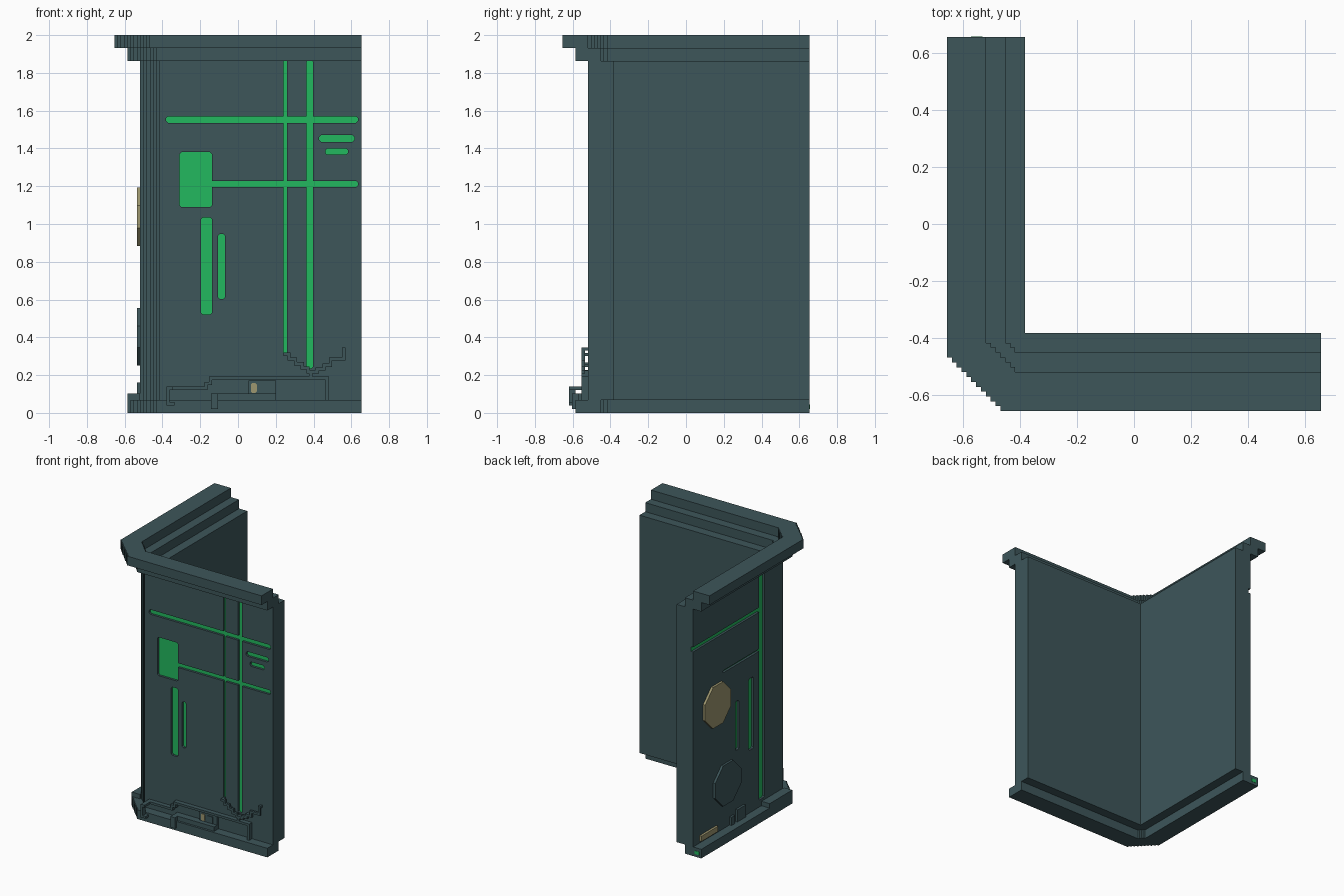
import bpy, bmesh, math

cube = bpy.data.objects.get("Cube")
if cube:
    bpy.data.objects.remove(cube, do_unlink=True)


def material(name, rgb):
    m = bpy.data.materials.new(name)
    m.use_nodes = True
    m.diffuse_color = (*rgb, 1)
    m.node_tree.nodes["Principled BSDF"].inputs["Base Color"].default_value = (*rgb, 1)
    return m


TEAL = material("dark teal metal", (0.047, 0.093, 0.102))
GREEN = material("bright green light", (0.016, 0.479, 0.112))
SAND = material("dull sand plate", (0.34, 0.31, 0.16))

END = 0.655      # free ends of both wings
STEP = 0.017     # smallest step used in the design
WALL = 0.518     # distance of the outer wall face from the centre
CUT = {0.655: 0.187, 0.586: 0.153, 0.518: 0.102, 0.45: 0.034, 0.381: 0}


def prism(name, pts, vec, mats):
    """Extrude a flat outline along vec."""
    bm = bmesh.new()
    face = bm.faces.new([bm.verts.new(p) for p in pts])
    out = bmesh.ops.extrude_face_region(bm, geom=[face])
    verts = [g for g in out["geom"] if isinstance(g, bmesh.types.BMVert)]
    bmesh.ops.translate(bm, verts=verts, vec=vec)
    bmesh.ops.recalc_face_normals(bm, faces=bm.faces)
    me = bpy.data.meshes.new(name)
    bm.to_mesh(me)
    bm.free()
    ob = bpy.data.objects.new(name, me)
    bpy.context.collection.objects.link(ob)
    for m in mats:
        me.materials.append(m)
    return ob


def corner_stairs(d):
    """Stepped chamfer from the left wing round to the front wing."""
    c = CUT[d]
    n = round(c / STEP)
    pts = [(-d, -d + c)]
    for i in range(n):
        x, y = -d + i * STEP, -d + c - i * STEP
        pts += [(x + STEP, y), (x + STEP, y - STEP)]
    return pts


def layer(name, outer, inner, z0, z1, mats=(TEAL,)):
    """One L-shaped course of the wall."""
    pts = [(-outer, END)] + corner_stairs(outer) + [(END, -outer), (END, -inner)]
    pts += corner_stairs(inner)[::-1] + [(-inner, END)]
    return prism(name, [(x, y, z0) for x, y in pts], (0, 0, z1 - z0), mats)


def panel(name, side, u0, u1, z0, z1, d0, d1, mat=TEAL, r=0.0):
    """Block on the front or left side, between distances d0 and d1, corners cut by r."""
    if r:
        uz = [(u0 + r, z0), (u1 - r, z0), (u1, z0 + r), (u1, z1 - r),
              (u1 - r, z1), (u0 + r, z1), (u0, z1 - r), (u0, z0 + r)]
    else:
        uz = [(u0, z0), (u1, z0), (u1, z1), (u0, z1)]
    if side == "front":
        return prism(name, [(u, -d0, z) for u, z in uz], (0, d0 - d1, 0), [mat])
    return prism(name, [(-d0, u, z) for u, z in uz], (d0 - d1, 0, 0), [mat])


# L-shaped courses: base, wall, two-step cornice
layer("base", 0.586, 0.45, 0, 0.0685)
wall = layer("wall", WALL, 0.381, 0.0685, 1.863, (TEAL, GREEN))
layer("lower_cornice", 0.586, 0.45, 1.863, 1.931)
layer("upper_cornice", 0.655, 0.518, 1.931, 2.0)

# Recessed light channels: side, u0, u1, z0, z1
FLOOR = WALL - STEP
channels = [
    ("front", 0.24, 0.26, 0.31, 1.87), ("front", 0.363, 0.397, 0.235, 1.87),
    ("front", -0.38, 0.635, 1.535, 1.57), ("front", -0.16, 0.635, 1.195, 1.228),
    ("front", -0.31, -0.138, 1.09, 1.38), ("front", -0.195, -0.138, 0.52, 1.035),
    ("front", -0.105, -0.07, 0.602, 0.948), ("front", 0.43, 0.617, 1.435, 1.47),
    ("front", 0.462, 0.583, 1.367, 1.4),
    ("left", -0.195, -0.13, 0.12, 1.87), ("left", -0.16, 0.67, 1.54, 1.575),
    ("left", -0.16, 0.30, 1.245, 1.262), ("left", -0.065, -0.008, 0.54, 1.08),
    ("left", 0.11, 0.15, 0.6, 0.97),
]
cutters = []
for side, u0, u1, z0, z1 in channels:
    c = panel("channel_cutter", side, u0, u1, z0, z1, FLOOR, WALL + 0.03,
              r=min(0.01, (u1 - u0) / 3, (z1 - z0) / 3))
    c.hide_render = True
    cutters.append(c)
    mod = wall.modifiers.new("channel", "BOOLEAN")
    mod.operation, mod.solver, mod.object = "DIFFERENCE", "EXACT", c
bpy.context.view_layer.update()
dg = bpy.context.evaluated_depsgraph_get()
cut_mesh = bpy.data.meshes.new_from_object(wall.evaluated_get(dg))
wall.modifiers.clear()
wall.data = cut_mesh
for c in cutters:
    bpy.data.objects.remove(c, do_unlink=True)

# Channel floors glow green, stepped corner stays teal
for p in cut_mesh.polygons:
    x, y, z = p.center
    front = abs(y + FLOOR) < 0.002 and p.normal.y < -0.9 and x > -0.4
    left = abs(x + FLOOR) < 0.002 and p.normal.x < -0.9 and y > -0.4
    p.material_index = 1 if front or left else 0

# Eight-sided plates on the left wing
OUT = WALL + STEP
panel("upper_octagon_plate", "left", 0.225, 0.535, 0.883, 1.193, WALL, OUT, SAND, 0.095)
panel("lower_octagon_plate", "left", 0.105, 0.415, 0.25, 0.555, WALL, OUT, TEAL, 0.095)

# Left base fittings
panel("left_sand_bar", "left", 0.38, 0.58, 0.085, 0.125, WALL, OUT, SAND)
panel("left_large_fitting", "left", 0.05, 0.15, 0.0685, 0.16, WALL, OUT)
panel("left_small_fitting", "left", 0.18, 0.22, 0.0685, 0.13, WALL, OUT)
panel("left_base_kerb", "left", -0.43, -0.16, 0.0685, 0.102, WALL, 0.586)
prism("base_end_light", [(-0.57, END, 0.02), (-0.53, END, 0.02), (-0.53, END, 0.045),
                         (-0.57, END, 0.045)], (0, 0.002, 0), [GREEN])

# Front base fittings
panel("front_ledge", "front", -0.105, 0.2, 0.0685, 0.102, WALL, 0.57)
panel("front_box", "front", 0.055, 0.2, 0.102, 0.172, WALL, OUT)
panel("front_sand_plate", "front", 0.068, 0.1, 0.105, 0.158, OUT, OUT + 0.006, SAND, 0.008)
panel("front_dark_plate", "front", 0.12, 0.167, 0.105, 0.155, OUT, OUT + 0.006)
panel("front_clip", "front", -0.143, -0.105, 0.02, 0.102, WALL, 0.603)


def pipe(name, pts, d0, d1):
    """Square conduit made of straight runs."""
    h = STEP / 2
    for (ua, za), (ub, zb) in zip(pts, pts[1:]):
        panel(name, "front", min(ua, ub) - h, max(ua, ub) + h,
              min(za, zb) - h, max(za, zb) + h, d0, d1)


# Stepped conduits near the foot of the front wing
zigzag = [(0.25, 0.31), (0.27, 0.31), (0.27, 0.285), (0.305, 0.285), (0.305, 0.26),
          (0.34, 0.26), (0.34, 0.237), (0.37, 0.237), (0.37, 0.218), (0.42, 0.218),
          (0.42, 0.233), (0.455, 0.233), (0.455, 0.252), (0.49, 0.252), (0.49, 0.285),
          (0.56, 0.285), (0.56, 0.337)]
pipe("zigzag_conduit", zigzag, WALL + STEP, WALL + 2 * STEP)
for u, z in zigzag[::4]:
    panel("conduit_bracket", "front", u - 0.008, u + 0.008, z - 0.008, z + 0.008,
          WALL - 0.002, WALL + STEP)
pipe("conduit_link", [(0.385, 0.215), (0.385, 0.185)], WALL, WALL + 2 * STEP)
pipe("long_conduit", [(-0.37, 0.13), (-0.17, 0.13), (-0.17, 0.155), (-0.145, 0.155),
                      (-0.145, 0.183), (0.472, 0.183), (0.472, 0.075)],
     WALL, WALL + 2 * STEP)
pipe("base_conduit", [(-0.37, 0.13), (-0.37, 0.048), (-0.345, 0.048)], 0.586, 0.62)
pipe("conduit_elbow", [(-0.37, 0.13), (-0.355, 0.13)], WALL, 0.62)
